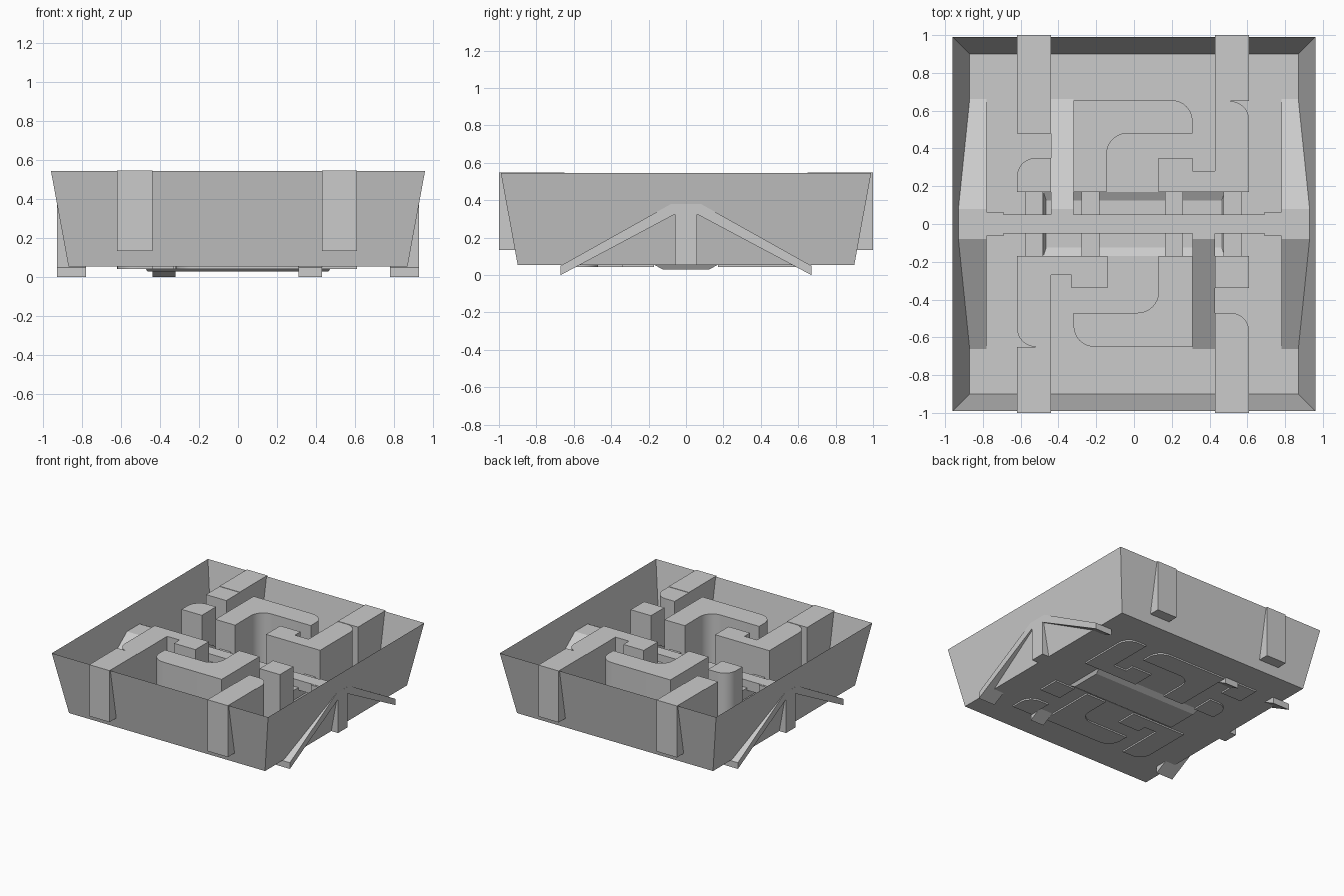
import bpy, bmesh, math
from mathutils import Vector

cube = bpy.data.objects.get("Cube")
if cube:
    bpy.data.objects.remove(cube, do_unlink=True)

grey = bpy.data.materials.new("plain_grey")
grey.use_nodes = True
grey.diffuse_color = (0.6, 0.6, 0.6, 1)
grey.node_tree.nodes["Principled BSDF"].inputs["Base Color"].default_value = grey.diffuse_color

TOP, FLOOR, BASE = 0.545, 0.055, 0.043


def finish(name, bm, closed=True):
    if closed:
        bmesh.ops.recalc_face_normals(bm, faces=bm.faces[:])
    mesh = bpy.data.meshes.new(name)
    bm.to_mesh(mesh)
    bm.free()
    mesh.materials.append(grey)
    obj = bpy.data.objects.new(name, mesh)
    bpy.context.scene.collection.objects.link(obj)
    return obj


def prism(name, points, offset):
    """Extrude a closed 3D outline along an offset."""
    bm = bmesh.new()
    face = bm.faces.new([bm.verts.new(p) for p in points])
    new = bmesh.ops.extrude_face_region(bm, geom=[face])["geom"]
    moved = [v for v in new if isinstance(v, bmesh.types.BMVert)]
    bmesh.ops.translate(bm, verts=moved, vec=offset)
    return finish(name, bm)


def box(name, x0, x1, y0, y1, z0, z1):
    outline = [(x0, y0, z0), (x1, y0, z0), (x1, y1, z0), (x0, y1, z0)]
    return prism(name, outline, (0, 0, z1 - z0))


def rounded(points, steps=8):
    """Replace each corner that carries a radius by a quarter arc."""
    out = []
    for i, p in enumerate(points):
        c = Vector(p[:2])
        if len(p) == 2:
            out.append(c)
            continue
        a = (Vector(points[i - 1][:2]) - c).normalized() * p[2]
        b = (Vector(points[(i + 1) % len(points)][:2]) - c).normalized() * p[2]
        for k in range(steps + 1):
            t = math.pi / 2 * k / steps
            out.append(c + a * (1 - math.sin(t)) + b * (1 - math.cos(t)))
    return out


def block(name, points):
    outline = [(p.x, p.y, BASE) for p in rounded(points)]
    obj = prism(name, outline, (0, 0, TOP - BASE))
    bpy.ops.object.select_all(action='DESELECT')
    obj.select_set(True)
    bpy.context.view_layer.objects.active = obj
    bpy.ops.object.shade_smooth_by_angle(angle=math.radians(35))


# Flared open tray with a shallow sump sunk through the floor
bm = bmesh.new()
rings = []
for x, y, z in [(0.96, 0.99, TOP), (0.87, 0.9, FLOOR), (0.48, 0.17, FLOOR), (0.465, 0.125, 0.03)]:
    rings.append([bm.verts.new((sx * x, sy * y, z)) for sx, sy in ((-1, -1), (1, -1), (1, 1), (-1, 1))])
for upper, lower in zip(rings, rings[1:]):
    for i in range(4):
        j = (i + 1) % 4
        bm.faces.new((upper[i], upper[j], lower[j], lower[i]))
bm.faces.new(rings[-1])
finish("tray", bm, closed=True)

# Hooked columns standing in the tray
block("front_right_column", [(-.62, -.65, .1), (-.44, -.65), (-.44, -.27), (-.33, -.27),
                             (-.33, -.34), (-.14, -.34), (-.14, -.17), (-.62, -.17)])
block("back_left_column", [(.61, .65, .1), (.43, .65), (.43, .28), (.31, .28),
                           (.31, .35), (.13, .35), (.13, .17), (.61, .17)])

# Curved channel blocks
block("front_channel", [(.31, -.65), (-.32, -.65, .11), (-.32, -.47), (.13, -.47, .11),
                        (.13, -.17), (.31, -.17)])
block("back_channel", [(-.32, .655), (.31, .655, .11), (.31, .48), (-.145, .48, .11),
                       (-.145, .17), (-.32, .17)])

# Short posts and the stubs near the end walls
block("front_left_post", [(.43, -.34), (.61, -.34), (.61, -.17), (.43, -.17)])
block("back_right_post", [(-.62, .17), (-.44, .17), (-.44, .35), (-.62, .35, .1)])
block("front_left_stub", [(.43, -.66), (.61, -.66), (.61, -.47, .1), (.43, -.47)])
block("back_right_stub", [(-.62, .66), (-.44, .66), (-.44, .48), (-.62, .48)])

# Clips hooked over the end walls
for side, x0, x1 in (("right", -.62, -.44), ("left", .43, .61)):
    box("front_%s_clip" % side, x0, x1, -1, -.65, .135, TOP + .003)
    box("back_%s_clip" % side, x0, x1, .65, 1, .135, TOP + .003)

# Rails joining the blocks across the middle
for i, x in enumerate((-.53, -.23, .2125, .5225)):
    box("cross_rail_%d" % (i + 1), x - .048, x + .048, -.175, .175, .24, .32)

# Central beam and the end posts that carry it
box("central_beam", -.8, .8, -.05, .05, .3, .38)
for side, s in (("right", -1), ("left", 1)):
    x0, x1 = sorted((s * .78, s * .93))
    box(side + "_end_post", x0, x1, -.06, .06, FLOOR, .38)
    x0, x1 = sorted((s * .69, s * .79))
    box(side + "_beam_collar", x0, x1, -.063, .063, .3, .378)


def brace(name, x0, x1, s):
    """Sloping strut from the ground up to the central beam."""
    profile = [(.67, 0), (.67, .05), (.08, .38), (0.03, .38), (.03, .325), (.06, .325)]
    prism(name, [(x0, s * y, z) for y, z in profile], (x1 - x0, 0, 0))


# Side A-frames and the two inner braces
for end, s in (("front", -1), ("back", 1)):
    brace(end + "_right_strut", -.93, -.78, s)
    brace(end + "_left_strut", .78, .93, s)
brace("back_inner_brace", -.44, -.32, 1)
brace("front_inner_brace", .31, .43, -1)
